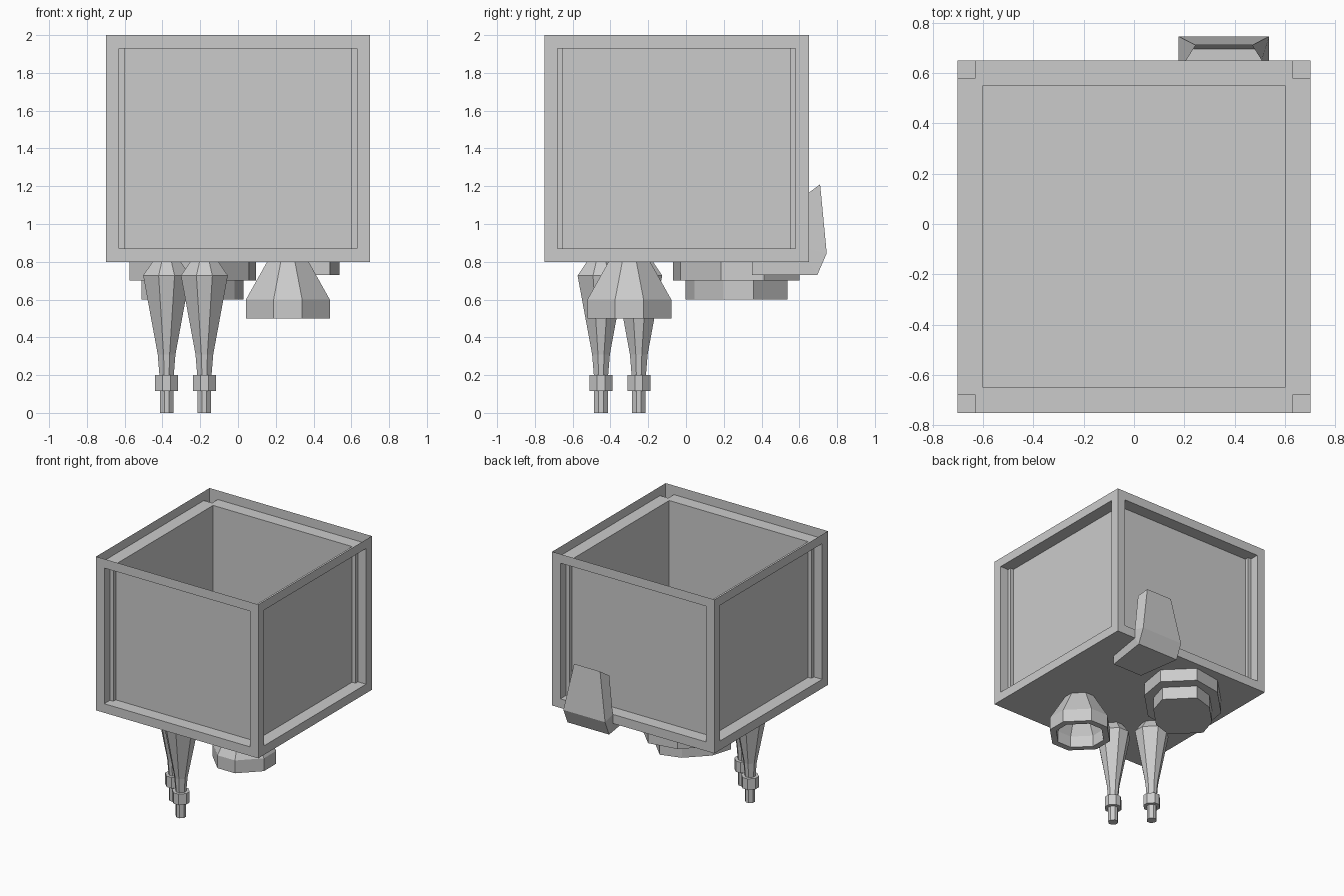
import bpy, bmesh
from math import sqrt

if "Cube" in bpy.data.objects:
    bpy.data.objects.remove(bpy.data.objects["Cube"])


def finish(name, bm):
    mesh = bpy.data.meshes.new(name)
    bm.to_mesh(mesh)
    bm.free()
    ob = bpy.data.objects.new(name, mesh)
    bpy.context.collection.objects.link(ob)
    return ob


def loft(name, rings, closed=True):
    """Skin matching rings of points; closed skins go all round and get an end cap."""
    bm = bmesh.new()
    loops = [[bm.verts.new(p) for p in ring] for ring in rings]
    n = len(loops[0])
    for a, b in zip(loops, loops[1:]):
        for i in range(n if closed else n - 1):
            j = (i + 1) % n
            bm.faces.new((a[i], a[j], b[j], b[i]))
    bm.faces.new(loops[0][::-1])
    if closed:
        bm.faces.new(loops[-1])
    bmesh.ops.recalc_face_normals(bm, faces=bm.faces[:])
    return finish(name, bm)


def octagon(a, c, d, b):
    """Octagon with corners (+-a, +-c) and (+-d, +-b), counter-clockwise."""
    return [(a, -c), (a, c), (d, b), (-d, b), (-a, c), (-a, -c), (-d, -b), (d, -b)]


def turned(name, x, y, profile):
    """Octagonal part with short main sides; profile is (half width, z)."""
    loft(name, [[(x + px, y + py, z) for px, py in octagon(h, h * 0.34, h * 0.34, h)]
                for h, z in profile])


# Open box: recessed panels inside a flat frame on each side
bm = bmesh.new()
bmesh.ops.create_cube(bm, size=1)
for v in bm.verts:
    v.co = (v.co.x * 1.4, v.co.y * 1.4 - 0.05, v.co.z * 1.2 + 1.4)
bm.normal_update()
top = [f for f in bm.faces if f.normal.z > 0.5]
bmesh.ops.delete(bm, geom=top, context='FACES_ONLY')
walls = [f for f in bm.faces if abs(f.normal.z) < 0.5]
bmesh.ops.inset_individual(bm, faces=walls, thickness=0.1, depth=0)
bmesh.ops.inset_individual(bm, faces=walls, thickness=0, depth=-0.1)
finish("open_box", bm)

# Two tapered nozzles with collars
nozzle = [(0.036, 0), (0.036, 0.115), (0.061, 0.115), (0.061, 0.2),
          (0.038, 0.2), (0.047, 0.31), (0.124, 0.727), (0.075, 0.8)]
for name, x, y in (("nozzle_left", -0.378, -0.25), ("nozzle_right", -0.178, -0.45)):
    turned(name, x, y, nozzle)

# Hollow bell
turned("bell", 0.264, -0.3, [(0.11, 0.8), (0.222, 0.6), (0.222, 0.5),
                             (0.175, 0.5), (0.175, 0.59), (0.09, 0.77)])

# Stepped disc, stretched along the diagonal
s = 1 / sqrt(2)
small = octagon(0.255, 0.127, 0.11, 0.205)
large = octagon(0.34, 0.134, 0.152, 0.268)
loft("stepped_disc", [[(-0.24 + (u - v) * s, 0.267 + (u + v) * s, z) for u, v in ring]
                      for ring, z in ((small, 0.6), (small, 0.7), (large, 0.7), (large, 0.8))])

# Open scoop wrapping the lower back edge: outer half width, (y, z), inner half width, (y, z)
scoop = [(0.13, (0.35, 0.73), 0.13, (0.35, 0.8)),
         (0.18, (0.695, 0.73), 0.18, (0.65, 0.8)),
         (0.18, (0.745, 0.845), 0.18, (0.65, 0.87)),
         (0.112, (0.71, 1.21), 0.15, (0.65, 1.165))]
cx = 0.357
loft("back_scoop", [[(cx - wi, *i), (cx - wo, *o), (cx + wo, *o), (cx + wi, *i)]
                    for wo, o, wi, i in scoop], closed=False)
